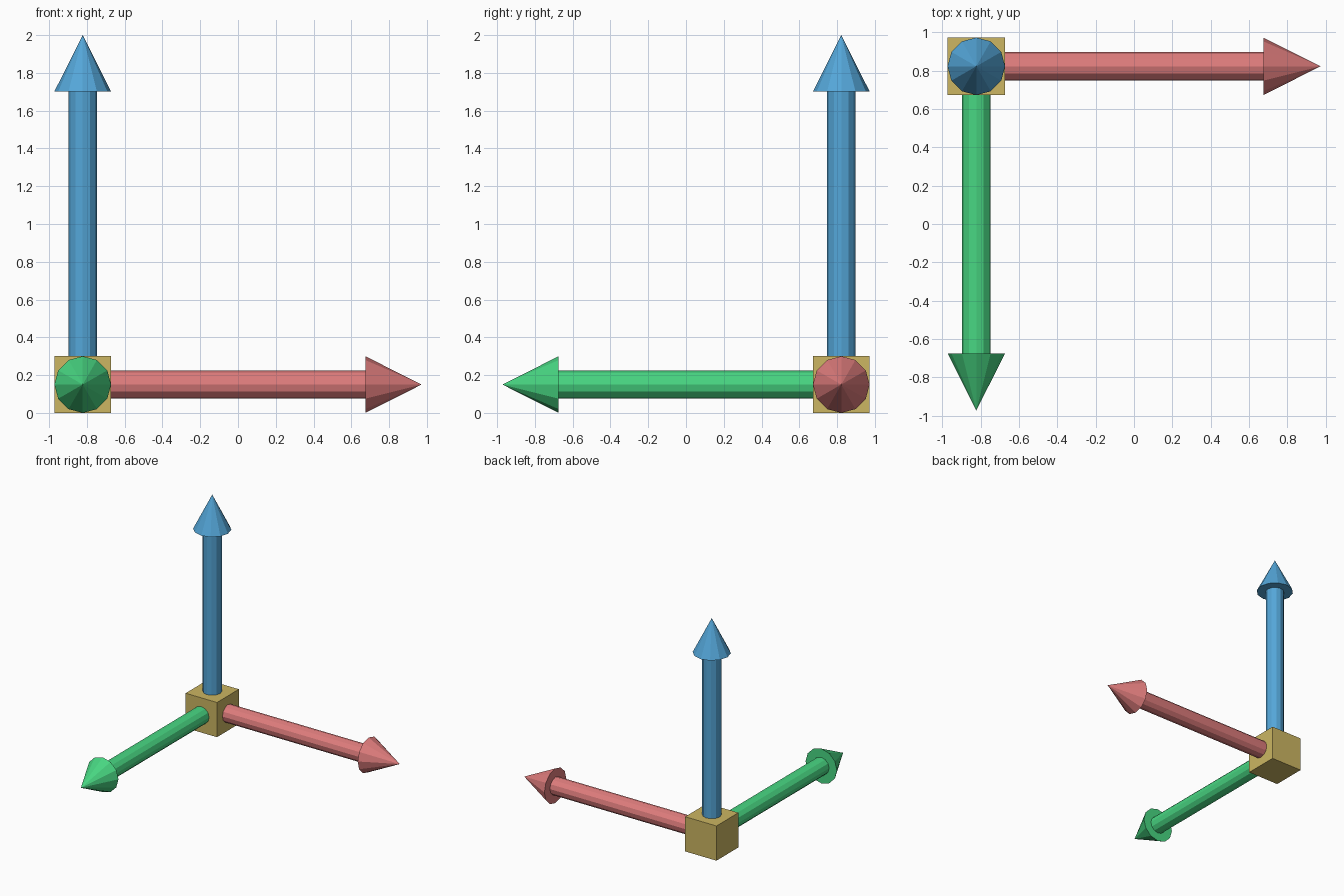
import bpy
from mathutils import Vector

if "Cube" in bpy.data.objects:
    bpy.data.objects.remove(bpy.data.objects["Cube"])

# Axis gizmo: a corner cube with three low-poly arrows
SIDES = 12
CORNER = Vector((-0.822, 0.822, 0.15))
SHAFT_R, HEAD_R, HEAD_LEN = 0.075, 0.15, 0.298


def srgb(r, g, b):
    def lin(c):
        c /= 255
        return c / 12.92 if c <= 0.04045 else ((c + 0.055) / 1.055) ** 2.4
    return (lin(r), lin(g), lin(b), 1)


def material(name, rgb):
    m = bpy.data.materials.new(name)
    m.diffuse_color = srgb(*rgb)
    m.use_nodes = True
    m.node_tree.nodes["Principled BSDF"].inputs["Base Color"].default_value = m.diffuse_color
    return m


def finish(name, mat):
    ob = bpy.context.object
    ob.name = ob.data.name = name
    ob.data.materials.append(mat)


def arrow(name, direction, reach, mat):
    d = Vector(direction)
    rot = d.to_track_quat('Z', 'Y').to_euler()
    base = reach - HEAD_LEN
    # shaft, starting inside the cube
    bpy.ops.mesh.primitive_cylinder_add(vertices=SIDES, radius=SHAFT_R, depth=base,
                                        location=CORNER + d * base / 2, rotation=rot)
    finish(name + "_shaft", mat)
    # pointed head
    bpy.ops.mesh.primitive_cone_add(vertices=SIDES, radius1=HEAD_R, radius2=0, depth=HEAD_LEN,
                                    location=CORNER + d * (base + HEAD_LEN / 2), rotation=rot)
    finish(name + "_head", mat)


# Corner cube
bpy.ops.mesh.primitive_cube_add(size=0.3, location=CORNER)
finish("corner_cube", material("sand yellow", (204, 182, 98)))

# Arrows
arrow("right_arrow", (1, 0, 0), 1.794, material("soft red", (222, 124, 124)))
arrow("front_arrow", (0, -1, 0), 1.794, material("green", (72, 214, 130)))
arrow("up_arrow", (0, 0, 1), 1.85, material("sky blue", (84, 166, 216)))
